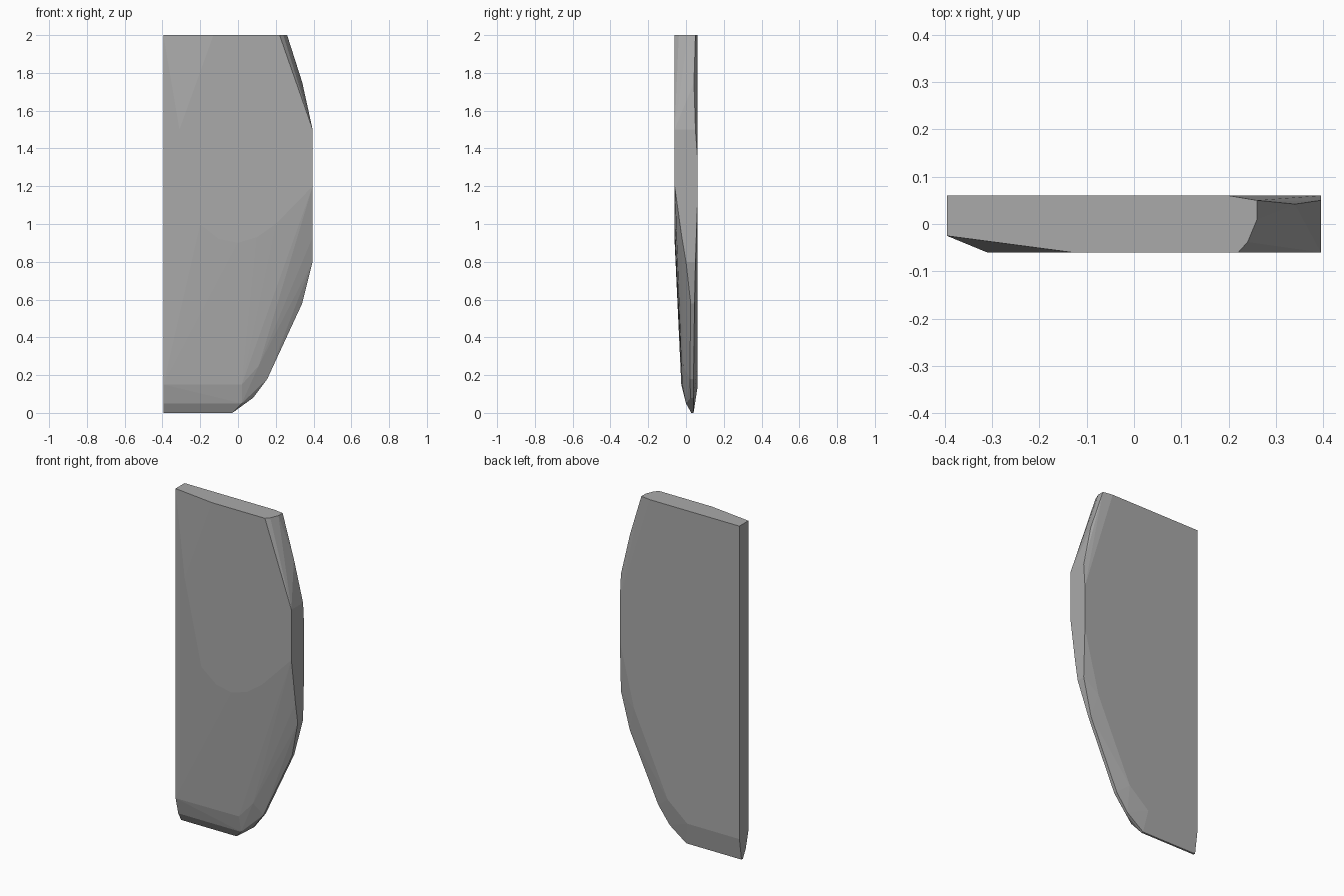
import bpy, bmesh

if "Cube" in bpy.data.objects:
    bpy.data.objects.remove(bpy.data.objects["Cube"])

# One neutral material for the whole blade
grey = bpy.data.materials.new("plain grey")
grey.diffuse_color = (0.40, 0.40, 0.40, 1)
grey.use_nodes = True
grey.node_tree.nodes["Principled BSDF"].inputs["Base Color"].default_value = grey.diffuse_color

L, R = -0.395, 0.395      # left and right limits
F, B = -0.06, 0.06        # front and back limits

# Border of the flat front face (x, z)
front_border = [(-0.13, 2), (-0.31, 1.5), (-0.2, 1.0), (-0.1, 0.92), (0, 0.9),
                (0.1, 0.93), (0.2, 1.0), (R, 1.2), (R, 1.5), (0.22, 2)]
# Border of the flat back face (x, z)
back_border = [(L, 2), (0.2, 2), (R, 1.36), (R, 1.1), (0.3, 0.72),
               (0.08, 0.24), (-0.05, 0.13), (L, 0.13)]

points = [(x, F, z) for x, z in front_border]
points += [(x, B, z) for x, z in back_border]

# Thin left edge and the tapered bottom tip
points += [(L, -0.025, 2), (L, -0.025, 0.15), (L, 0.0, 0.05),
           (L, 0.028, 0), (L, 0.04, 0),
           (-0.03, 0.028, 0), (-0.03, 0.04, 0),
           (0.02, -0.02, 0.15), (0.02, 0.0, 0.05), (0.11, -0.015, 0.25)]

# Curved right edge, from bottom to top
points += [(0.08, 0.025, 0.08), (0.08, 0.04, 0.08),
           (0.155, 0.02, 0.18), (0.155, 0.04, 0.18),
           (0.34, 0.025, 0.58), (0.34, 0.045, 0.58),
           (R, -0.022, 0.93), (R, 0.0, 0.8), (R, 0.05, 0.8),
           (R, 0.05, 1.5), (0.34, 0.042, 1.75),
           (0.24, -0.038, 2), (0.26, 0.01, 2), (0.26, 0.05, 2)]

# Wrap the points in one faceted convex slab
bm = bmesh.new()
for p in points:
    bm.verts.new(p)
hull = bmesh.ops.convex_hull(bm, input=bm.verts[:])
loose = {v for v in hull["geom_interior"] + hull["geom_unused"]
         if isinstance(v, bmesh.types.BMVert)}
bmesh.ops.delete(bm, geom=list(loose), context="VERTS")
bmesh.ops.dissolve_limit(bm, angle_limit=0.01, verts=bm.verts[:], edges=bm.edges[:])
bmesh.ops.recalc_face_normals(bm, faces=bm.faces[:])

mesh = bpy.data.meshes.new("blade_slab")
bm.to_mesh(mesh)
bm.free()
mesh.materials.append(grey)
slab = bpy.data.objects.new("blade_slab", mesh)
bpy.context.collection.objects.link(slab)
